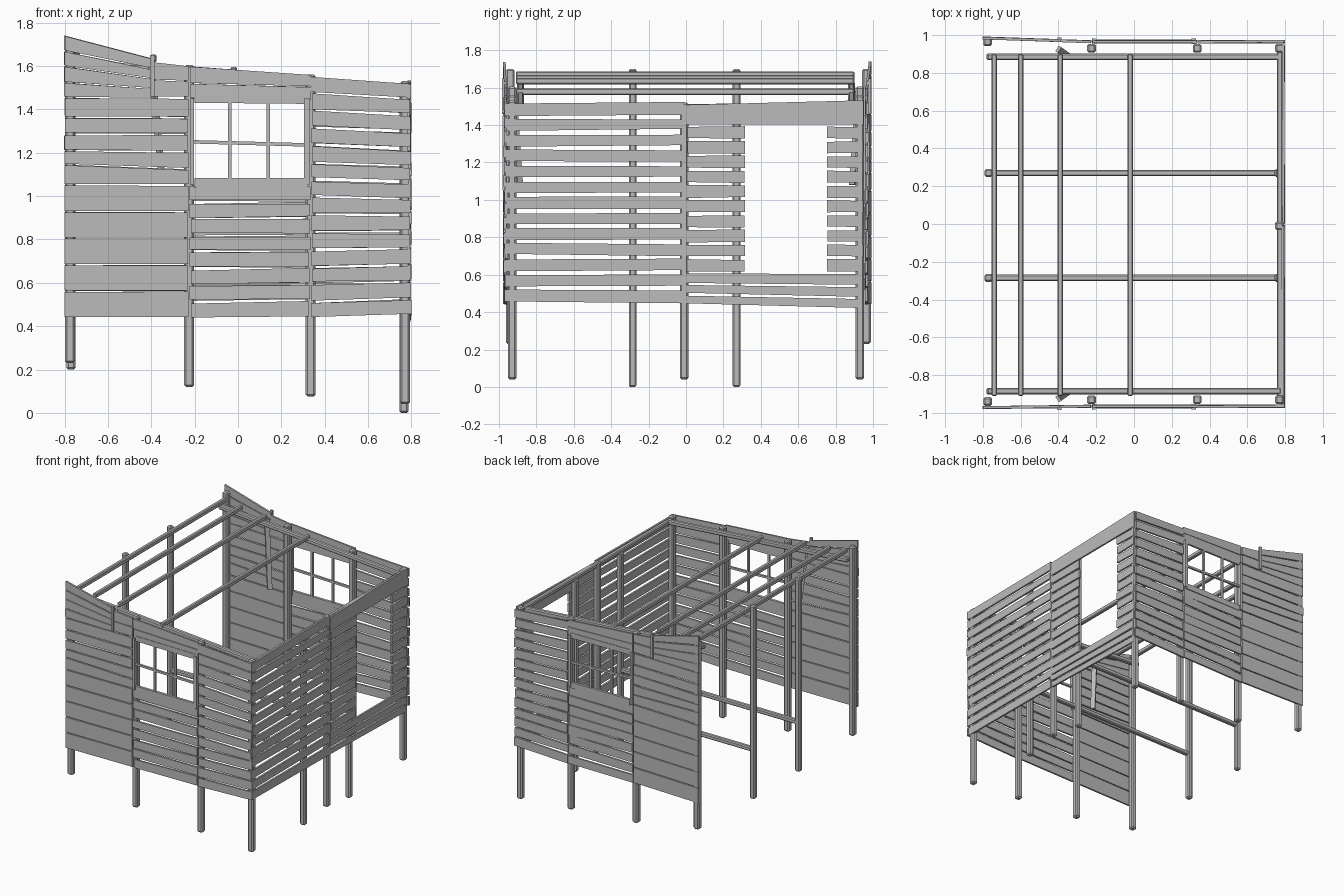
import bpy, bmesh, random
from mathutils import Vector

random.seed(4)
old = bpy.data.objects.get("Cube")
if old:
    bpy.data.objects.remove(old)

# Single weathered grey
GREY = (0.5, 0.5, 0.5, 1)
wood = bpy.data.materials.new("weathered_grey_wood")
wood.use_nodes = True
wood.diffuse_color = GREY
wood.node_tree.nodes["Principled BSDF"].inputs["Base Color"].default_value = GREY


def finish(name, bm):
    mesh = bpy.data.meshes.new(name)
    bmesh.ops.recalc_face_normals(bm, faces=bm.faces)
    bm.to_mesh(mesh)
    bm.free()
    mesh.materials.append(wood)
    obj = bpy.data.objects.new(name, mesh)
    bpy.context.collection.objects.link(obj)
    return obj


def beam(name, a, b, w, d=None, chamfer=0.2):
    """Chamfered timber between two points."""
    a, b = Vector(a), Vector(b)
    d = d or w
    bm = bmesh.new()
    bmesh.ops.create_cube(bm, size=1)
    bmesh.ops.scale(bm, vec=(w, d, (b - a).length), verts=bm.verts)
    obj = finish(name, bm)
    obj.location = (a + b) / 2
    if abs((b - a).normalized().z) < 0.999:
        obj.rotation_mode = "QUATERNION"
        obj.rotation_quaternion = (b - a).to_track_quat("Z", "Y")
    if chamfer:
        mod = obj.modifiers.new("chamfer", "BEVEL")
        mod.width = min(w, d) * chamfer
        mod.segments = 1
    return obj


def spread(lo, hi, n):
    return [lo + (hi - lo) * i / n for i in range(n + 1)]


def boards(name, p0, p1, edges0, edges1, gap=0.01, jitter=0.006, thick=0.014):
    """Stack of wedge-shaped planks between two plan points."""
    p0, p1 = Vector(p0), Vector(p1)
    along = (p1 - p0).normalized()
    out = Vector((along.y, -along.x))
    bm = bmesh.new()
    for i in range(len(edges0) - 1):
        rings = []
        for p, e, s in ((p0, edges0, -1), (p1, edges1, 1)):
            lo = e[i] + gap / 2 + random.uniform(-jitter, jitter) * (i > 0)
            hi = e[i + 1] - gap / 2 + random.uniform(-jitter, jitter)
            q = p + along * s * random.uniform(-jitter, jitter) * 0.7
            q = q + out * random.uniform(-jitter, jitter) * 0.6
            rings.append([bm.verts.new((*(q + out * k * thick / 2), z))
                          for k, z in ((-1, lo), (1, lo), (1, hi), (-1, hi))])
        a, b = rings
        bm.faces.new(a)
        bm.faces.new(b)
        for k in range(4):
            bm.faces.new((a[k], a[k - 1], b[k - 1], b[k]))
    return finish(name, bm)


# Front and back walls share one layout
for side, s in (("front", -1), ("back", 1)):
    corner = -0.972 if s < 0 else 0.985
    wall = 0.965 * s

    def at(x, base=wall, end=corner):
        t = max(0, (-0.23 - x) / 0.57)
        return (x, base + (end - base) * t)

    # Wall posts
    for label, x, y, lo, hi in (
            ("outer", -0.775, 0.94 if s < 0 else 0.965, 0.23, 1.7),
            ("window_outer", -0.225, 0.93, 0.12, 1.605),
            ("window_inner", 0.335, 0.93, 0.075, 1.56),
            ("corner", 0.77, 0.93, 0.04, 1.53)):
        beam(f"{side}_{label}_post", (x, y * s, lo), (x, y * s, hi), 0.046)

    # Cladding left of the window
    boards(f"{side}_wide_boards", at(-0.8), at(-0.23),
           spread(0.44, 1.05, 5), spread(0.44, 1.05, 5), 0.006, 0.001)
    boards(f"{side}_tapered_boards", at(-0.8), at(-0.23),
           [1.05, 1.147, 1.21, 1.285, 1.365, 1.455],
           [1.05, 1.125, 1.205, 1.285, 1.36, 1.45], 0.009, 0.003)
    boards(f"{side}_fanned_boards", at(-0.8), at(-0.39),
           [1.455, 1.525, 1.6, 1.67, 1.742], [1.45, 1.495, 1.54, 1.585, 1.635], 0.006, 0.002)
    boards(f"{side}_short_boards", at(-0.39), at(-0.23),
           [1.455, 1.535, 1.62], [1.455, 1.53, 1.6], 0.006, 0.002)
    # Cladding around the window and to its right
    boards(f"{side}_under_window_boards", (-0.22, wall), (0.33, wall),
           spread(0.435, 1.05, 8), spread(0.44, 1.05, 8), 0.01, 0.006)
    boards(f"{side}_over_window_boards", (-0.22, wall), (0.335, wall),
           [1.45, 1.52, 1.6], [1.44, 1.505, 1.56], 0.006, 0.002)
    boards(f"{side}_narrow_boards", (0.34, wall), (0.795, wall),
           spread(0.435, 1.555, 14), spread(0.45, 1.525, 14), 0.014, 0.006)

    # Window frame and glazing bars
    y = 0.967 * s
    beam(f"{side}_window_sill", (-0.2, y, 1.06), (0.32, y, 1.06), 0.02, 0.045, 0)
    beam(f"{side}_window_head", (-0.2, y, 1.45), (0.32, y, 1.445), 0.016, 0.04, 0)
    beam(f"{side}_window_jamb", (0.317, y, 1.05), (0.317, y, 1.45), 0.024, 0.03, 0)
    beam(f"{side}_window_outer_jamb", (-0.213, y, 1.05), (-0.213, y, 1.45), 0.018, 0.03, 0)
    for i, x in enumerate((-0.038, 0.14)):
        beam(f"{side}_window_bar_{i}", (x, y, 1.06), (x, y, 1.45), 0.016, 0.016, 0)
    beam(f"{side}_window_crossbar", (-0.21, y, 1.25), (0.31, y, 1.236), 0.016, 0.016, 0)

    # Batten over the board joint and the loose brace inside
    yb = at(-0.395)[1] + 0.01 * s
    beam(f"{side}_joint_batten", (-0.395, yb, 1.46), (-0.395, yb, 1.65), 0.02, 0.014, 0)
    beam(f"{side}_loose_brace", (-0.4, 0.925 * s, 1.6), (-0.35, 0.89 * s, 1.08), 0.035, 0.016, 0)

    # Sloping wall plate
    beam(f"{side}_wall_plate", (-0.78, 0.885 * s, 1.615), (0.78, 0.885 * s, 1.495), 0.036)

# Side wall: planked half
X = 0.79
boards("side_planked_boards", (X, -0.965), (X, -0.01),
       spread(0.445, 1.525, 13), [0.435] + spread(0.525, 1.53, 12), 0.024, 0.006)

# Side wall: half with the doorway
for label, y0, y1 in (("middle", 0.005, 0.315), ("end", 0.755, 0.945)):
    boards(f"doorway_{label}_boards", (X, y0), (X, y1),
           spread(0.61, 1.4, 10), spread(0.61, 1.4, 10), 0.016, 0.004)
boards("doorway_head_board", (X, 0.0), (X, 0.95), [1.4, 1.51], [1.4, 1.535], 0.004, 0.001)
boards("doorway_base_boards", (X, 0.0), (X, 0.94),
       [0.44, 0.495, 0.55, 0.612], [0.415, 0.475, 0.54, 0.612], 0.014, 0.002)

# Side wall posts, head plate
beam("side_middle_post", (0.77, -0.01, 0.04), (0.77, -0.01, 1.52), 0.046)
beam("side_wall_plate", (0.772, -0.95, 1.495), (0.772, 0.95, 1.5), 0.032)

# Floor joists with their posts
for label, y in (("front", -0.285), ("back", 0.27)):
    beam(f"{label}_floor_joist", (-0.78, y, 0.58), (0.76, y, 0.58), 0.034)
    beam(f"{label}_inner_post", (0.765, y, 0), (0.765, y, 1.49), 0.042)
    beam(f"{label}_open_side_post", (-0.77, y, 0.2), (-0.77, y, 1.7), 0.042)

# Rafters
for i, (x, z) in enumerate(((-0.74, 1.67), (-0.6, 1.65), (-0.39, 1.635), (-0.02, 1.578))):
    beam(f"rafter_{i}", (x, -0.91, z), (x, 0.9, z), 0.03, 0.034)
